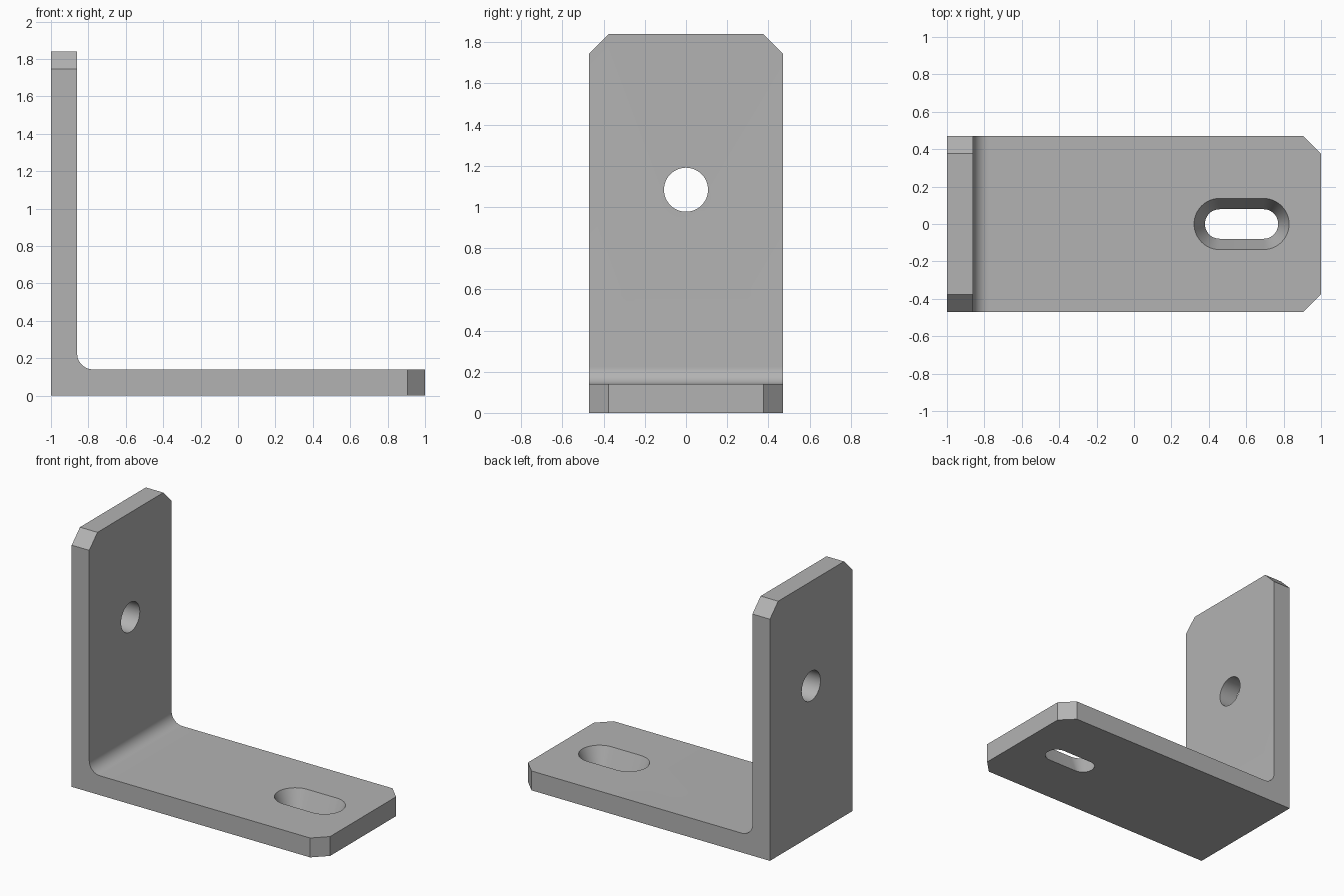
import bpy, bmesh
from math import cos, sin, pi, radians
from mathutils import Matrix, Vector

if "Cube" in bpy.data.objects:
    bpy.data.objects.remove(bpy.data.objects["Cube"], do_unlink=True)

LENGTH, HEIGHT, HALF_W, THICK = 1.0, 1.84, 0.47, 0.14
CHAMFER, FILLET = 0.094, 0.085

steel = bpy.data.materials.new("grey_steel")
steel.use_nodes = True
steel.diffuse_color = (0.45, 0.45, 0.45, 1)
steel.node_tree.nodes["Principled BSDF"].inputs["Base Color"].default_value = (0.45, 0.45, 0.45, 1)


def make_object(name, bm):
    bmesh.ops.recalc_face_normals(bm, faces=bm.faces)
    mesh = bpy.data.meshes.new(name)
    bm.to_mesh(mesh)
    bm.free()
    mesh.materials.append(steel)
    obj = bpy.data.objects.new(name, mesh)
    bpy.context.collection.objects.link(obj)
    return obj


def loft(bm, lower, upper):
    """Closed solid between two matching outlines."""
    a = [bm.verts.new(p) for p in lower]
    b = [bm.verts.new(p) for p in upper]
    bm.faces.new(a)
    bm.faces.new(b)
    for i in range(len(a)):
        j = (i + 1) % len(a)
        bm.faces.new((a[i], a[j], b[j], b[i]))


def slot_outline(cx, half_straight, radius, z, steps=24):
    """Rounded slot lying along x; a circle when half_straight is zero."""
    pts = []
    for side in (1, -1):
        for i in range(steps + 1 if half_straight else steps):
            a = -pi / 2 + pi * i / steps + (0 if side > 0 else pi)
            pts.append(Vector((cx + side * half_straight + radius * cos(a), radius * sin(a), z)))
    return pts


# L-shaped plate
inner = THICK - LENGTH
profile = [(-LENGTH, 0), (LENGTH, 0), (LENGTH, THICK), (inner, THICK), (inner, HEIGHT), (-LENGTH, HEIGHT)]
bm = bmesh.new()
loft(bm, [(x, -HALF_W, z) for x, z in profile], [(x, HALF_W, z) for x, z in profile])


def edges_where(rule):
    return [e for e in bm.edges if rule(*e.verts)]


# Chamfered corners at both free ends
corners = edges_where(lambda a, b: abs(a.co.y - b.co.y) < 0.01 and (
    min(a.co.x, b.co.x) > LENGTH - 0.01 or min(a.co.z, b.co.z) > HEIGHT - 0.01))
bmesh.ops.bevel(bm, geom=corners, offset=CHAMFER, segments=1, affect='EDGES')

# Rounded inside bend
bend = edges_where(lambda a, b: all(
    abs(v.co.x - inner) < 0.01 and abs(v.co.z - THICK) < 0.01 for v in (a, b)))
bmesh.ops.bevel(bm, geom=bend, offset=FILLET, segments=12, profile=0.5, affect='EDGES')
bracket = make_object("angle_bracket", bm)

# Tapered slot through the foot, extended past both faces
bm = bmesh.new()
low_r, high_r, over = 0.079, 0.137, 0.05
slope = (high_r - low_r) / THICK * over
loft(bm, slot_outline(0.575, 0.117, low_r - slope, -over),
     slot_outline(0.575, 0.117, high_r + slope, THICK + over))
slot_cutter = make_object("slot_cutter", bm)

# Round hole through the upright
bm = bmesh.new()
loft(bm, slot_outline(0, 0, 0.107, -0.2), slot_outline(0, 0, 0.107, 0.2))
bm.transform(Matrix.Translation((-0.93, 0, 1.084)) @ Matrix.Rotation(pi / 2, 4, 'Y'))
hole_cutter = make_object("hole_cutter", bm)

bpy.ops.object.select_all(action='DESELECT')
bracket.select_set(True)
bpy.context.view_layer.objects.active = bracket
for cutter in (slot_cutter, hole_cutter):
    cutter.hide_render = True
    mod = bracket.modifiers.new(cutter.name, 'BOOLEAN')
    mod.operation = 'DIFFERENCE'
    mod.solver = 'EXACT'
    mod.object = cutter
    bpy.ops.object.modifier_apply(modifier=mod.name)
    bpy.data.objects.remove(cutter, do_unlink=True)

bpy.ops.object.shade_smooth_by_angle(angle=radians(30))
